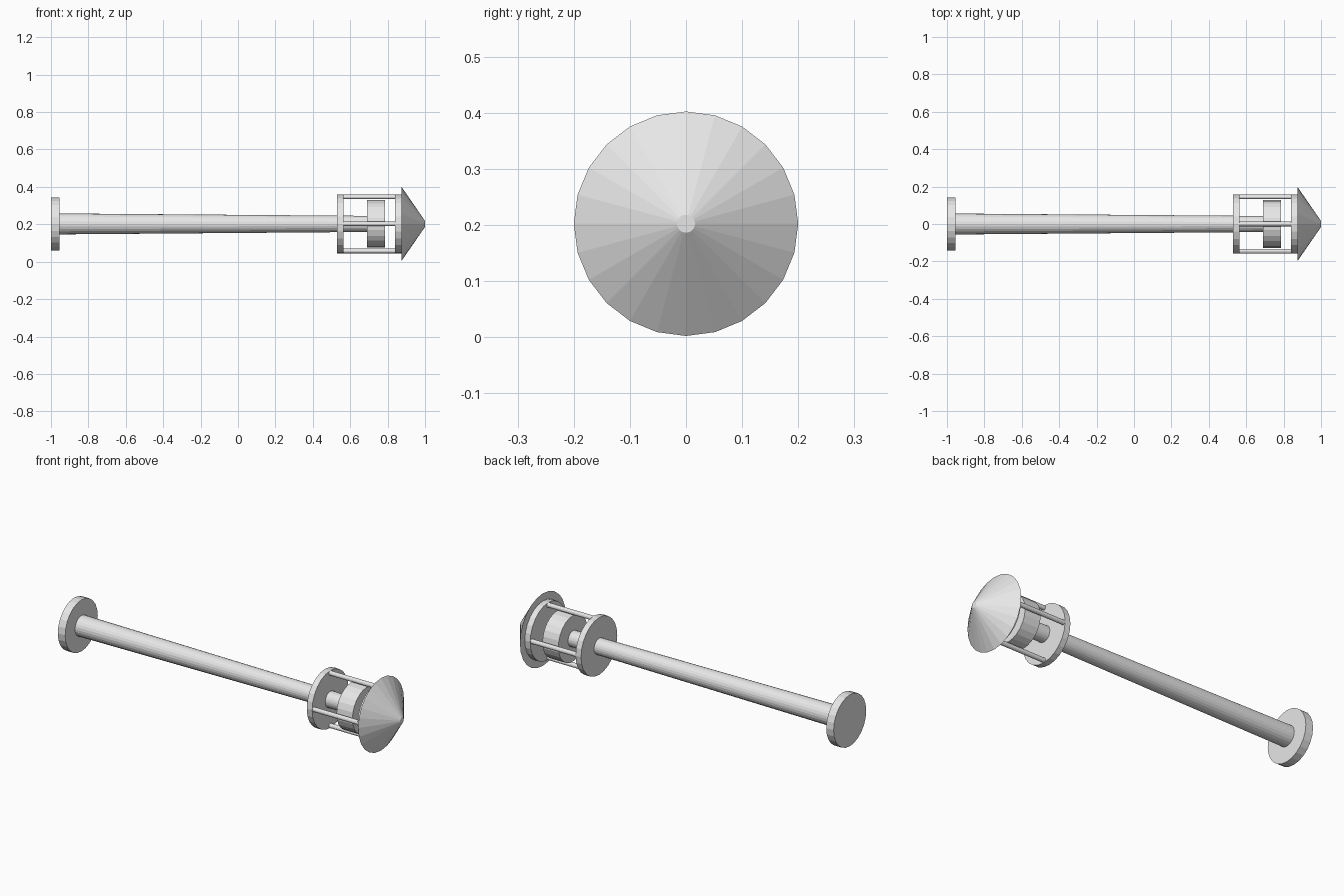
import bpy
import math

if "Cube" in bpy.data.objects:
    bpy.data.objects.remove(bpy.data.objects["Cube"])

Z = 0.202  # height of the long axis

grey = bpy.data.materials.new("light grey")
grey.diffuse_color = (0.8, 0.8, 0.8, 1)
grey.use_nodes = True
grey.node_tree.nodes["Principled BSDF"].inputs["Base Color"].default_value = grey.diffuse_color


def turned(name, x0, x1, r0, r1, sides=24, y=0.0, z=0.0):
    """Straight or tapered cylinder along x, from x0 (radius r0) to x1 (radius r1)."""
    bpy.ops.mesh.primitive_cone_add(
        vertices=sides, radius1=r0, radius2=r1, depth=x1 - x0,
        location=((x0 + x1) / 2, y, Z + z), rotation=(0, math.pi / 2, 0))
    ob = bpy.context.object
    ob.name = name
    ob.data.materials.append(grey)
    return ob


# Foot plate and tapered post, running on into the lantern
turned("base", -1.0, -0.955, 0.142, 0.142)
turned("post", -0.955, 0.695, 0.056, 0.043)

# Lantern: lower plate, lamp, upper plate
turned("lantern_floor", 0.53, 0.563, 0.158, 0.158)
turned("lamp", 0.69, 0.787, 0.127, 0.127)
turned("lantern_top", 0.84, 0.875, 0.158, 0.158)

# Four corner bars of the lantern cage
for i in range(4):
    a = i * math.pi / 2
    turned(f"cage_bar_{i + 1}", 0.55, 0.85, 0.0125, 0.0125, 12,
           0.145 * math.cos(a), 0.145 * math.sin(a))

# Conical roof with a small flat tip
turned("roof", 0.873, 1.0, 0.2, 0.016)
